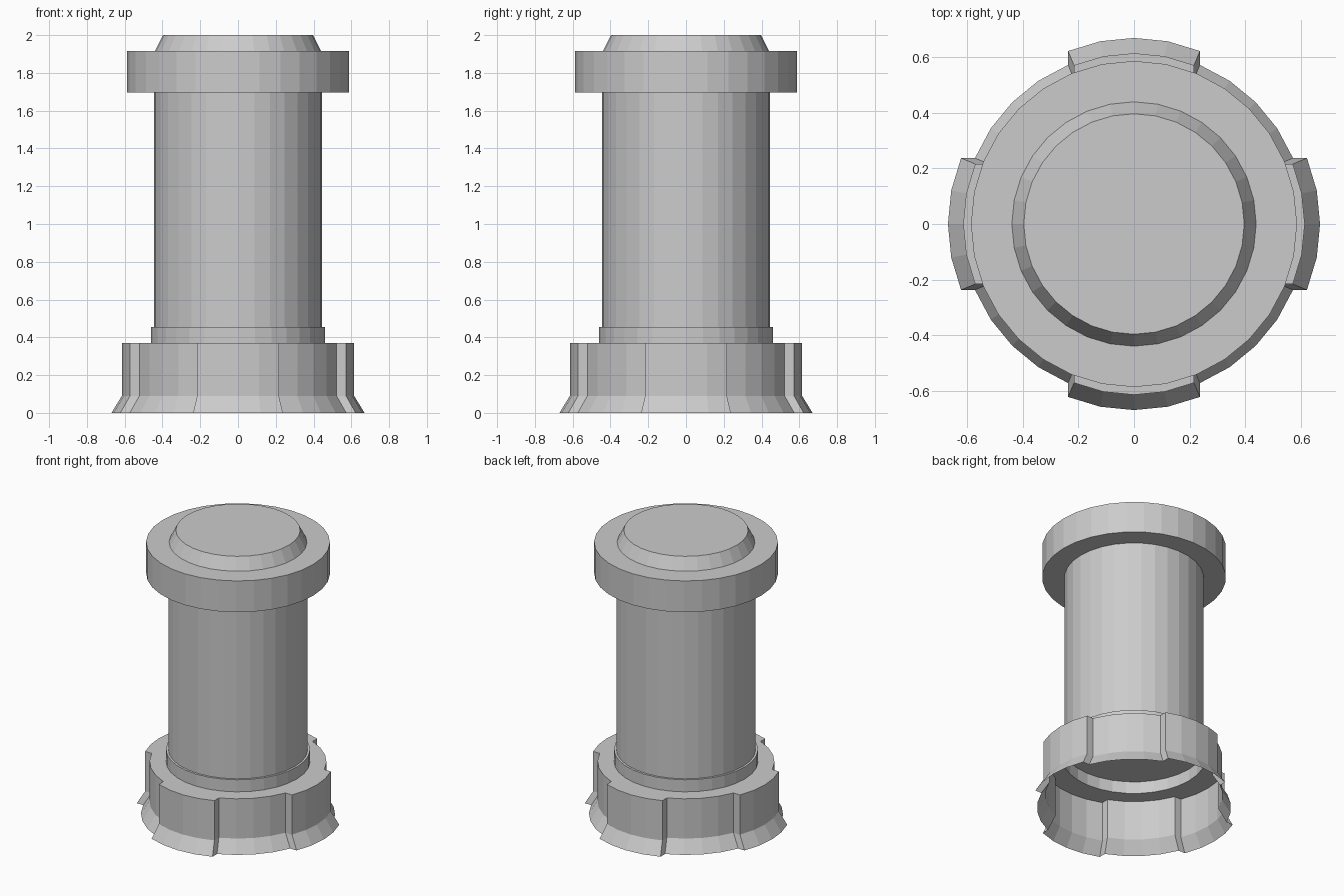
import bpy, bmesh
from math import sin, cos, tau

if "Cube" in bpy.data.objects:
    bpy.data.objects.remove(bpy.data.objects["Cube"])

SIDES = 32


def circle(r, z):
    return [(r * cos(tau * i / SIDES), r * sin(tau * i / SIDES), z) for i in range(SIDES)]


def padded_ring(r, z, push):
    """Circle whose four axis-facing arcs are pushed straight outward."""
    pts = []
    for q in range(4):
        ax, ay = cos(tau * q / 4), sin(tau * q / 4)
        arcs = [(k, push) for k in range(-2, 3)] + [(k, 0) for k in range(2, 7)]
        for k, p in arcs:
            a = tau * (q * 8 + k) / SIDES
            pts.append((r * cos(a) + p * ax, r * sin(a) + p * ay, z))
    return pts


def loft(name, rings, cap_bottom=False, cap_top=False):
    """Join rings (listed from bottom to top) into a flat-shaded surface."""
    bm = bmesh.new()
    loops = [[bm.verts.new(p) for p in ring] for ring in rings]
    for lo, hi in zip(loops, loops[1:]):
        n = len(lo)
        for i in range(n):
            j = (i + 1) % n
            bm.faces.new((lo[i], lo[j], hi[j], hi[i]))
    if cap_bottom:
        bm.faces.new(loops[0][::-1])
    if cap_top:
        bm.faces.new(loops[-1])
    bmesh.ops.remove_doubles(bm, verts=bm.verts, dist=1e-5)
    mesh = bpy.data.meshes.new(name)
    bm.to_mesh(mesh)
    bm.free()
    obj = bpy.data.objects.new(name, mesh)
    bpy.context.collection.objects.link(obj)
    return obj


# Hollow flared base with four raised pads, stepping in to a collar
loft("base_skirt", [
    padded_ring(0.62, 0.0, 0.05),
    padded_ring(0.565, 0.09, 0.05),
    padded_ring(0.565, 0.37, 0.05),
    padded_ring(0.46, 0.37, 0),
    padded_ring(0.46, 0.455, 0),
    padded_ring(0.445, 0.455, 0),
])

# Column with its wide cap and bevelled top
loft("column", [circle(r, z) for r, z in (
    (0.445, 0.455), (0.445, 1.695), (0.587, 1.695),
    (0.587, 1.915), (0.44, 1.915), (0.397, 2.0))],
    cap_bottom=True, cap_top=True)
